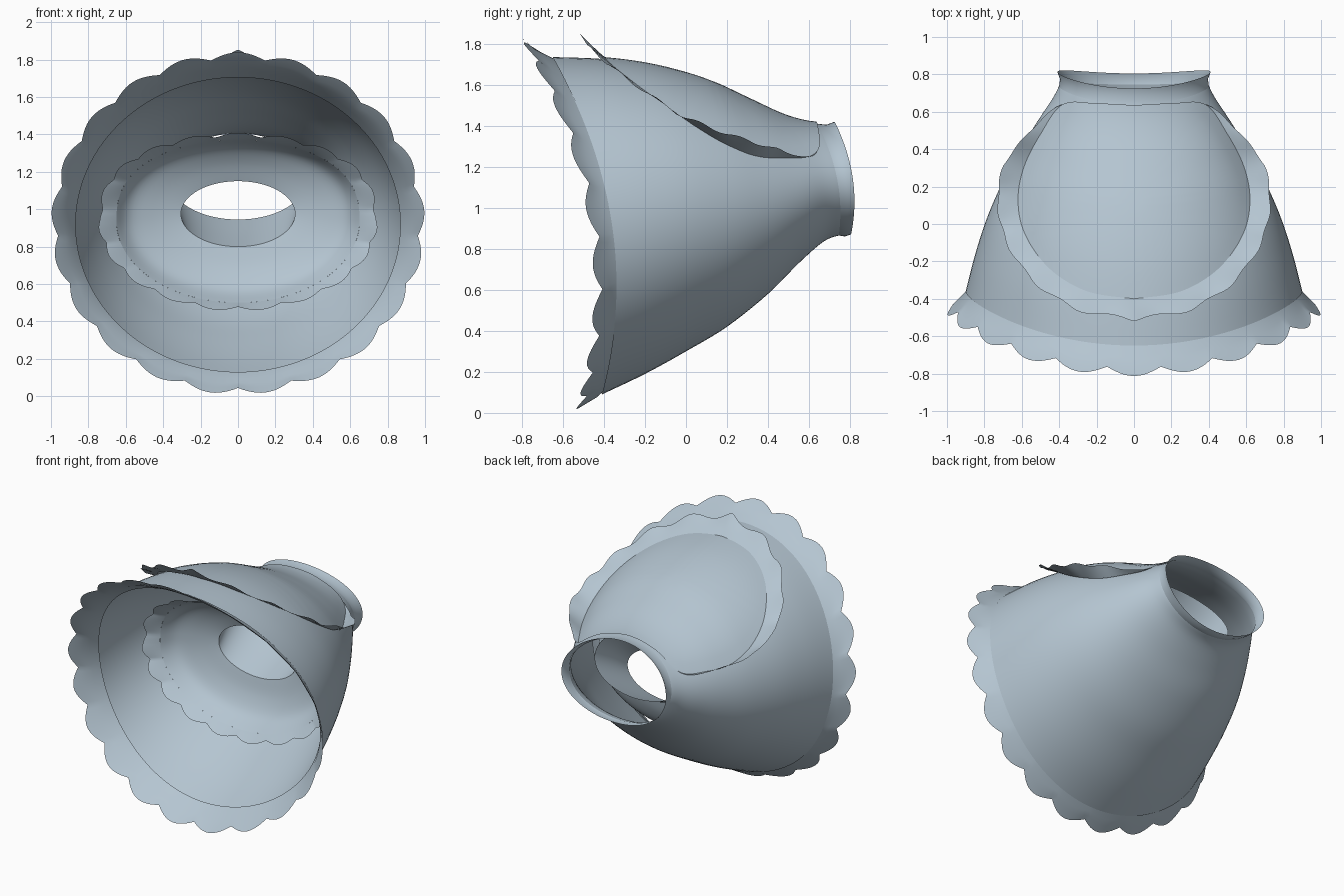
import bpy, bmesh, math
from mathutils import Vector
from mathutils.bvhtree import BVHTree

if "Cube" in bpy.data.objects:
    bpy.data.objects.remove(bpy.data.objects["Cube"])

cloth = bpy.data.materials.new("pale_blue_grey")
cloth.diffuse_color = (0.46, 0.56, 0.64, 1)
cloth.use_nodes = True
cloth.node_tree.nodes["Principled BSDF"].inputs["Base Color"].default_value = cloth.diffuse_color


def make(name, rows, closed=True, cap=False):
    """Loft a sheet through rows of points."""
    bm = bmesh.new()
    vs = [[bm.verts.new(p) for p in r] for r in rows]
    n = len(vs[0])
    for a, b in zip(vs, vs[1:]):
        for i in range(n if closed else n - 1):
            j = (i + 1) % n
            bm.faces.new((a[i], a[j], b[j], b[i]))
    if cap:
        bm.faces.new(vs[-1])
    bmesh.ops.recalc_face_normals(bm, faces=bm.faces)
    me = bpy.data.meshes.new(name)
    bm.to_mesh(me)
    bm.free()
    me.materials.append(cloth)
    ob = bpy.data.objects.new(name, me)
    bpy.context.collection.objects.link(ob)
    for p in me.polygons:
        p.use_smooth = True
    return ob


def catmull(keys, steps):
    """Smooth interpolation through tuples of any length."""
    out = []
    last = len(keys) - 1
    for i in range(last):
        p0, p1, p2, p3 = (keys[min(max(k, 0), last)] for k in (i - 1, i, i + 1, i + 2))
        for s in range(steps):
            t = s / steps
            out.append(tuple(0.5 * (2 * b + (c - a) * t + (2 * a - 5 * b + 4 * c - d) * t * t
                                    + (3 * b - a - 3 * c + d) * t ** 3)
                             for a, b, c, d in zip(p0, p1, p2, p3)))
    out.append(keys[-1])
    return out


def ring(spec, n=96, waves=0, amp_r=0.0, amp_y=0.0):
    """Tilted oval: top y, top z, bottom y, bottom z, half width, sideways bow, squareness."""
    ty, tz, by, bz, w, bow = spec[:6]
    power = spec[6] if len(spec) > 6 else 1
    pts = []
    for i in range(n):
        a = 2 * math.pi * i / n
        c, s = math.cos(a), math.sin(a)
        f = 0.0
        if waves:  # rounded scallops meeting in cusps
            f = 2 * abs(math.cos(waves * a / 2)) - 1.2
        cz = c ** power if c > 0 else c
        pts.append(Vector(((w + amp_r * f) * s,
                           (ty + by) / 2 + c * (ty - by) / 2 + bow * s * s + amp_y * f,
                           (tz + bz) / 2 + cz * (tz - bz) / 2 + c * amp_r * f)))
    return pts


# Skirt shell from hem to waist
skirt_keys = [
    (-.65, 1.735, -.41, .09, .90, .17),
    (-.40, 1.725, -.20, .19, .85, .135),
    (-.15, 1.69, .00, .30, .785, .11),
    (.10, 1.62, .20, .42, .695, .09),
    (.30, 1.53, .40, .58, .595, .07),
    (.46, 1.455, .55, .73, .505, .06),
    (.57, 1.42, .67, .835, .435, .05),
    (.64, 1.41, .745, .865, .40, .045)]
skirt = make("skirt", [ring(k) for k in catmull(skirt_keys, 5)])

# Waistband
make("waistband", [ring(k) for k in (
    (.64, 1.41, .745, .865, .40, .045),
    (.685, 1.405, .775, .86, .395, .047),
    (.725, 1.42, .805, .87, .41, .048))])

# Hem ruffle
N = 252
make("hem_ruffle", [
    ring((-.60, 1.705, -.36, .13, .868, .165), N),
    ring((-.66, 1.735, -.415, .095, .90, .17), N, 21, .001, -.002),
    ring((-.705, 1.757, -.445, .07, .928, .175), N, 21, .005, -.008),
    ring((-.75, 1.785, -.48, .048, .955, .185), N, 21, .010, -.015),
    ring((-.795, 1.825, -.52, .024, .985, .20), N, 21, .017, -.022)])

# Petticoat inside the skirt, with its own narrow neck leading to the waist
petti_keys = [
    (.22, 1.15, .22, .80, .305, .0, 1),
    (.17, 1.25, .19, .68, .46, .0, .9),
    (.10, 1.33, .13, .57, .58, .02, .82),
    (.00, 1.37, .03, .50, .65, .04, .78)]
make("petticoat", [ring(k) for k in catmull(petti_keys, 5)])
make("petticoat_neck", [ring(k) for k in catmull([
    (.22, 1.15, .22, .80, .305, .0),
    (.31, 1.27, .39, .87, .335, .01),
    (.41, 1.36, .56, .945, .362, .02)], 4)])
make("petticoat_ruffle", [
    ring((.00, 1.37, .03, .50, .65, .04, .78), N),
    ring((-.03, 1.38, .00, .485, .69, .04, .78), N, 19, .004, -.007),
    ring((-.07, 1.40, -.04, .465, .738, .05, .78), N, 19, .011, -.015)])

# Apron panel draped on the upper side of the skirt
tree = BVHTree.FromPolygons([v.co for v in skirt.data.vertices],
                            [tuple(p.vertices) for p in skirt.data.polygons])


def drape(x, y, lift):
    hit = tree.ray_cast(Vector((x, y, 3)), Vector((0, 0, -1)))[0]
    return Vector((x, y, (hit.z if hit else 1.25) + lift))


half = catmull([(0, -.40), (.25, -.36), (.45, -.24), (.58, -.06), (.62, .12), (.59, .30),
                (.50, .48), (.38, .64), (.2, .645), (0, .635)], 10)
outline = half + [(-x, y) for x, y in half[-2:0:-1]]
cy = .12
panel = []
for k in range(14, 0, -1):
    f = k / 14
    panel.append([drape(x * f, cy + (y - cy) * f, .010) for x, y in outline])
make("apron", panel, cap=True)

# Apron ruffle, fading out at the waist ends
count = 70
side = half[:count + 1]
edge = [(-x, y) for x, y in side[:0:-1]] + side
rows = [[], [], [], []]
for i, (x, y) in enumerate(edge):
    u = abs(i - count) / count
    out = Vector((x, y - cy)).normalized()
    fade = min(1, (1 - u) / .3)
    calm = max(.35, 1 - u)
    wave = math.cos(u * 2 * math.pi * 7.5) * calm
    base = drape(x, y, .010)
    lift = .10 * max(0, 1 - 2.2 * u) + .055 * math.sin(math.pi * u * u) ** 2
    for r, f in enumerate((0, .33, .67, 1)):
        reach = f * fade * (.108 + .012 * wave * f)
        rise = f * (fade * .018 * wave * f + min(1, fade * 1.5) * lift)
        rows[r].append(base + Vector((out.x * reach, out.y * reach, rise)))
make("apron_ruffle", rows, closed=False)
